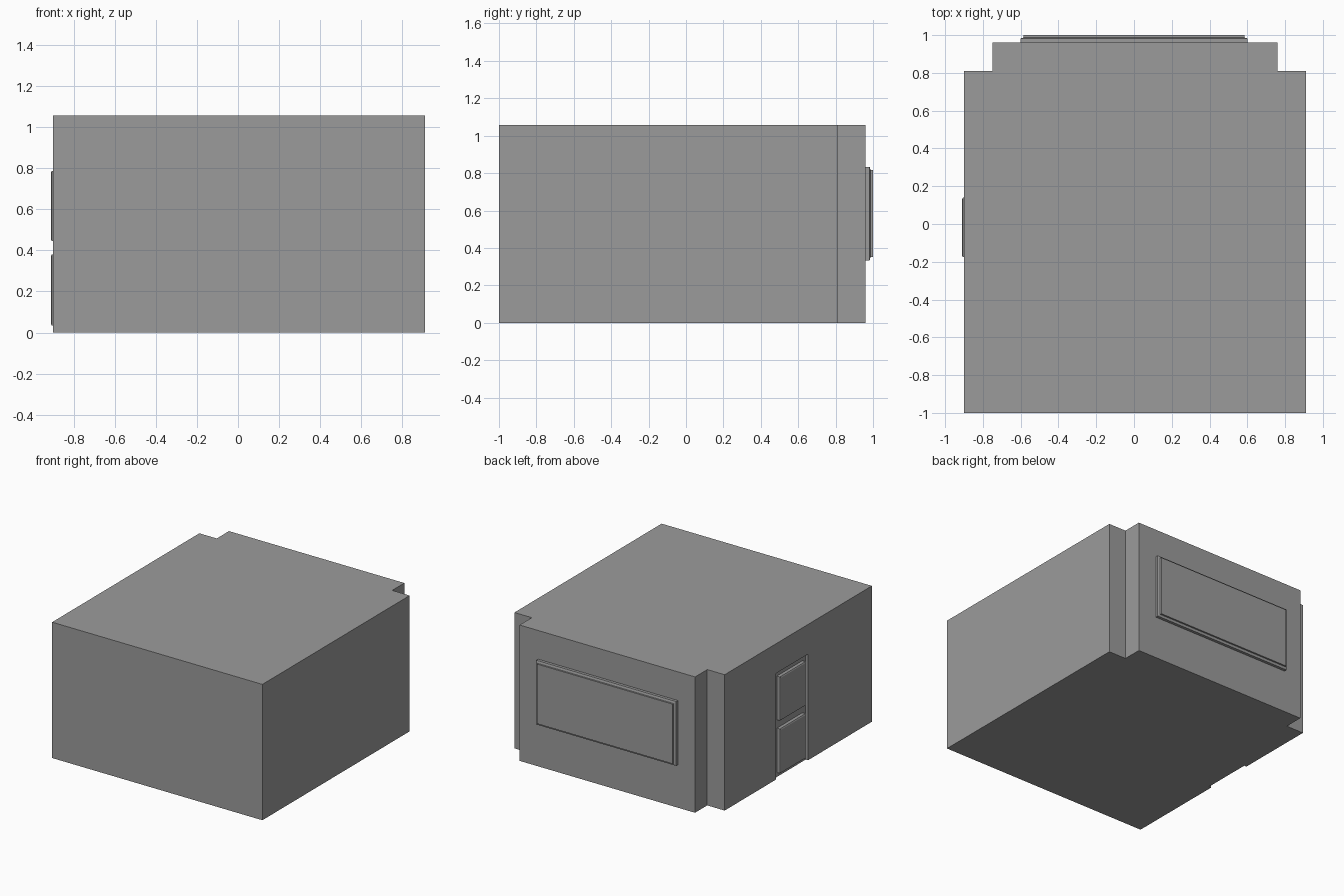
import bpy, bmesh

if "Cube" in bpy.data.objects:
    bpy.data.objects.remove(bpy.data.objects["Cube"])

grey = bpy.data.materials.new("dark_grey")
grey.diffuse_color = (0.33, 0.33, 0.33, 1)
grey.use_nodes = True
grey.node_tree.nodes["Principled BSDF"].inputs["Base Color"].default_value = grey.diffuse_color


def finish(name, bm):
    bmesh.ops.recalc_face_normals(bm, faces=bm.faces)
    mesh = bpy.data.meshes.new(name)
    bm.to_mesh(mesh)
    bm.free()
    mesh.materials.append(grey)
    obj = bpy.data.objects.new(name, mesh)
    bpy.context.collection.objects.link(obj)
    return obj


def stepped_panel(name, lo, hi, layers, place):
    """Rectangle from lo to hi, lofted through (depth, inset) layers."""
    bm = bmesh.new()
    rings = []
    for depth, inset in layers:
        a0, a1 = lo[0] + inset, hi[0] - inset
        z0, z1 = lo[1] + inset, hi[1] - inset
        rings.append([bm.verts.new(place(a, depth, z))
                      for a, z in ((a0, z0), (a1, z0), (a1, z1), (a0, z1))])
    for r, s in zip(rings, rings[1:]):
        for i in range(4):
            j = (i + 1) % 4
            bm.faces.new((r[i], r[j], s[j], s[i]))
    bm.faces.new(rings[0])
    bm.faces.new(rings[-1])
    return finish(name, bm)


def on_back(a, d, z):
    return (a, 0.96 + d, z)


def on_left(a, d, z):
    return (-0.90 - d, a, z)


# Main building block with the stepped bay at the back
outline = [(-0.90, -1), (0.91, -1), (0.91, 0.81), (0.76, 0.81),
           (0.76, 0.96), (-0.75, 0.96), (-0.75, 0.81), (-0.90, 0.81)]
bm = bmesh.new()
base = bm.faces.new([bm.verts.new((x, y, 0)) for x, y in outline])
top = bmesh.ops.extrude_face_region(bm, geom=[base], use_keep_orig=True)["geom"]
bmesh.ops.translate(bm, vec=(0, 0, 1.057),
                    verts=[v for v in top if isinstance(v, bmesh.types.BMVert)])
walls = finish("building_walls", bm)

# Shallow door recess in the left wall
cutter = stepped_panel("door_recess_cutter", (-0.215, -0.05), (0.18, 0.826),
                       [(-0.02, 0), (0.05, 0)], on_left)
cut = walls.modifiers.new("door_recess", "BOOLEAN")
cut.operation, cut.solver, cut.object = "DIFFERENCE", "EXACT", cutter
bpy.context.view_layer.objects.active = walls
bpy.ops.object.modifier_apply(modifier=cut.name)
bpy.data.objects.remove(cutter)

# Wide window on the bay: outer frame, bevel, raised pane
stepped_panel("bay_window", (-0.602, 0.334), (0.602, 0.834),
              [(-0.01, 0), (0.022, 0), (0.027, 0.018), (0.04, 0.018)], on_back)

# Two raised door panels standing in the recess
for name, z0, z1 in (("door_lower_panel", 0.035, 0.38), ("door_upper_panel", 0.445, 0.785)):
    stepped_panel(name, (-0.175, z0), (0.14, z1),
                  [(-0.025, 0), (0.006, 0), (0.01, 0.008)], on_left)
